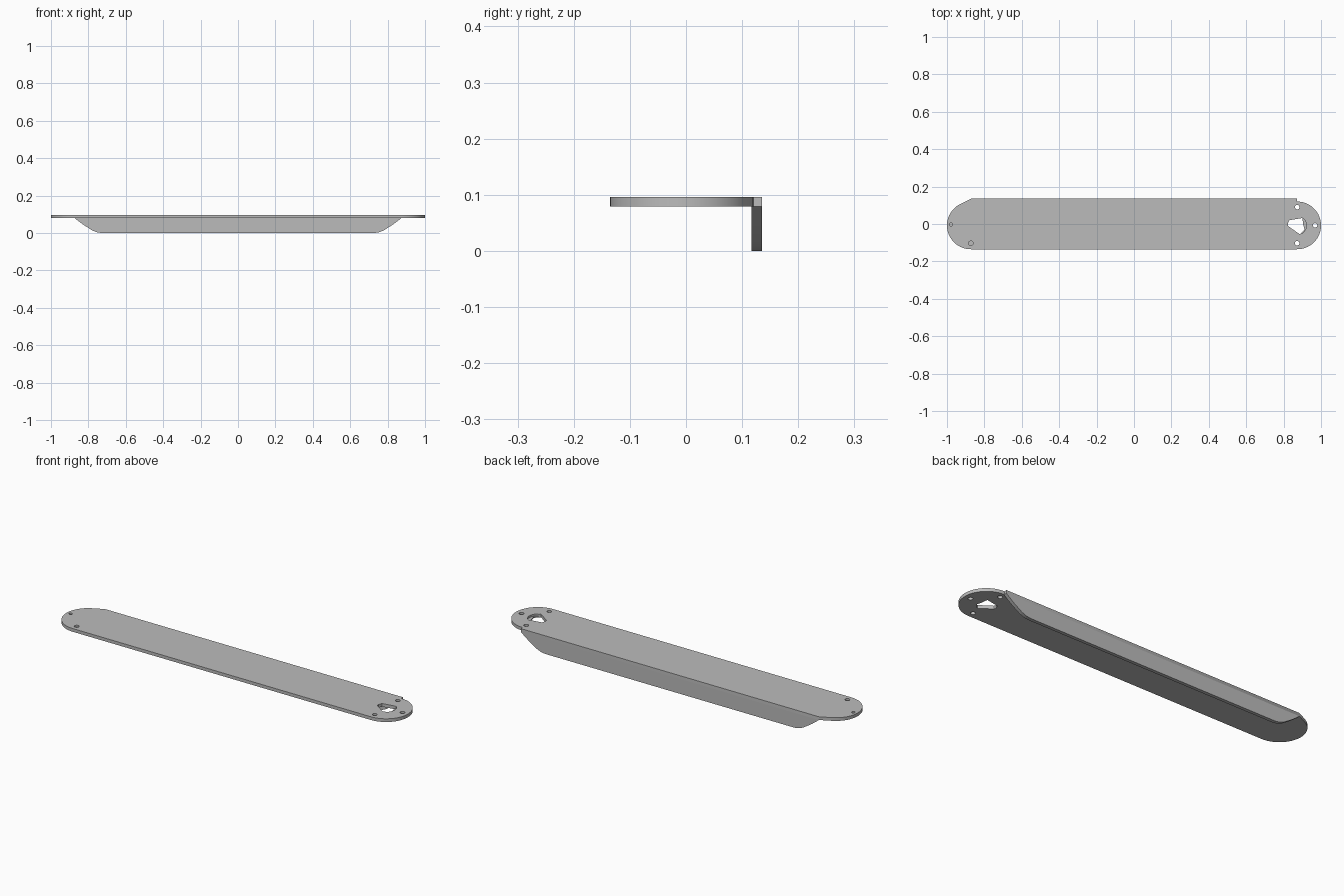
import bpy
import bmesh
from math import sin, cos, radians, acos, pi
from mathutils import Vector

cube = bpy.data.objects.get("Cube")
if cube:
    bpy.data.objects.remove(cube, do_unlink=True)

# Single grey metal colour
GREY = (0.5, 0.5, 0.5, 1)
metal = bpy.data.materials.new("grey_metal")
metal.use_nodes = True
metal.diffuse_color = GREY
metal.node_tree.nodes["Principled BSDF"].inputs["Base Color"].default_value = GREY

HEIGHT, THICK, HALF = 0.096, 0.017, 0.135
UNDER = HEIGHT - THICK
R = 0.1275                 # end radius
CX, CY = 1 - R, R - HALF   # end centre


def extrude(name, points, offset):
    """Solid made by sweeping a closed outline along offset."""
    bm = bmesh.new()
    face = bm.faces.new([bm.verts.new(p) for p in points])
    swept = bmesh.ops.extrude_face_region(bm, geom=[face])["geom"]
    bmesh.ops.translate(bm, vec=Vector(offset),
                        verts=[g for g in swept if isinstance(g, bmesh.types.BMVert)])
    bmesh.ops.recalc_face_normals(bm, faces=bm.faces)
    mesh = bpy.data.meshes.new(name)
    bm.to_mesh(mesh)
    bm.free()
    mesh.materials.append(metal)
    obj = bpy.data.objects.new(name, mesh)
    bpy.context.collection.objects.link(obj)
    return obj


def arc(cx, cy, r, start, end, steps):
    angles = [start + (end - start) * i / steps for i in range(steps + 1)]
    return [(cx + r * cos(a), cy + r * sin(a)) for a in angles]


def activate(obj):
    bpy.ops.object.select_all(action="DESELECT")
    obj.select_set(True)
    bpy.context.view_layer.objects.active = obj


def cut(target, outline, bottom):
    """Cut an outline into the plate from above, down to the given height."""
    cutter = extrude("cutter", [(x, y, bottom) for x, y in outline], (0, 0, 0.2))
    mod = target.modifiers.new("cut", "BOOLEAN")
    mod.operation, mod.solver, mod.object = "DIFFERENCE", "EXACT", cutter
    activate(target)
    bpy.ops.object.modifier_apply(modifier=mod.name)
    bpy.data.objects.remove(cutter, do_unlink=True)


# Top plate: round ends, a notch at one back corner, a tangent slope at the other
tangent = pi / 2 + acos(R / (HALF - CY))
outline = arc(CX, CY, R, -pi / 2, pi / 2, 32)
outline += [(CX, HALF), (-CX, HALF)]
outline += arc(-CX, CY, R, tangent, 1.5 * pi, 28)
plate = extrude("top_plate", [(x, y, UNDER) for x, y in outline], (0, 0, THICK))

# Through holes at one end, blind holes at the other
THROUGH, BLIND = UNDER - 0.05, HEIGHT - THICK * 0.6
for x, y, r, depth in [(CX, 0.09, 0.012, THROUGH), (CX, -0.103, 0.012, THROUGH),
                       (0.968, CY, 0.012, THROUGH), (-CX, -0.103, 0.012, BLIND),
                       (-0.978, CY + 0.005, 0.009, BLIND)]:
    cut(plate, arc(x, y, r, 0, 2 * pi * 15 / 16, 15), depth)

# Irregular opening with a shallow rounded ledge
cut(plate, [(0.822, 0.0), (0.83, 0.02), (0.9, 0.032), (0.905, -0.005),
            (0.912, -0.03), (0.887, -0.055), (0.825, -0.012)], THROUGH)
cut(plate, [(0.89, 0.03)] + arc(0.872, CY, 0.05, radians(48), radians(-60), 12), BLIND)

# Hanging back flange with eased, tapering ends
side = [(0.73, 0), (0.755, 0.004), (0.78, 0.014), (0.83, 0.046),
        (0.855, 0.065), (CX, UNDER)]
profile = side + [(-x, z) for x, z in reversed(side)]
flange = extrude("back_flange", [(x, HALF, z) for x, z in profile], (0, -0.018, 0))

for obj in (plate, flange):
    activate(obj)
    bpy.ops.object.shade_smooth_by_angle(angle=radians(30))
